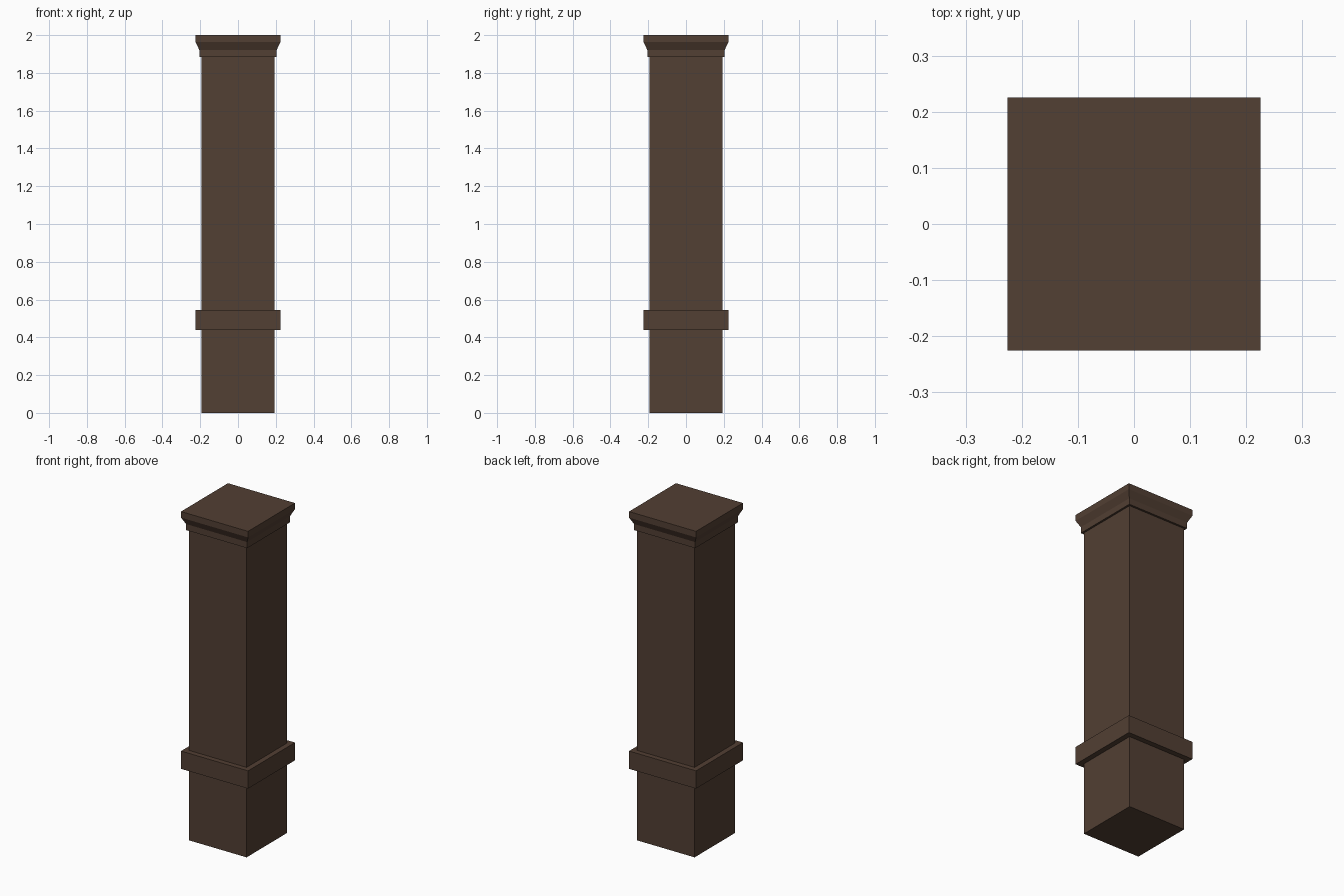
import bpy, bmesh

if "Cube" in bpy.data.objects:
    bpy.data.objects.remove(bpy.data.objects["Cube"])

wood = bpy.data.materials.new("dark_wood")
wood.diffuse_color = (0.085, 0.05, 0.033, 1)
wood.use_nodes = True
wood.node_tree.nodes["Principled BSDF"].inputs["Base Color"].default_value = wood.diffuse_color


def square_stack(name, profile):
    """Closed square solid from (half_width, z) rings, bottom to top."""
    bm = bmesh.new()
    rings = [[bm.verts.new((sx * h, sy * h, z))
              for sx, sy in ((-1, -1), (1, -1), (1, 1), (-1, 1))]
             for h, z in profile]
    for a, b in zip(rings, rings[1:]):
        for i in range(4):
            j = (i + 1) % 4
            bm.faces.new((a[i], a[j], b[j], b[i]))
    bm.faces.new(rings[0][::-1])
    bm.faces.new(rings[-1])
    mesh = bpy.data.meshes.new(name)
    bm.to_mesh(mesh)
    bm.free()
    mesh.materials.append(wood)
    obj = bpy.data.objects.new(name, mesh)
    bpy.context.collection.objects.link(obj)
    return obj


# Square shaft, running up into the cap
square_stack("shaft", [(0.193, 0), (0.193, 1.9)])

# Plain band around the lower shaft
square_stack("collar", [(0.225, 0.438), (0.225, 0.546)])

# Flared cap moulding
square_stack("cap", [(0.205, 1.885), (0.205, 1.922), (0.225, 1.963), (0.225, 2.0)])
